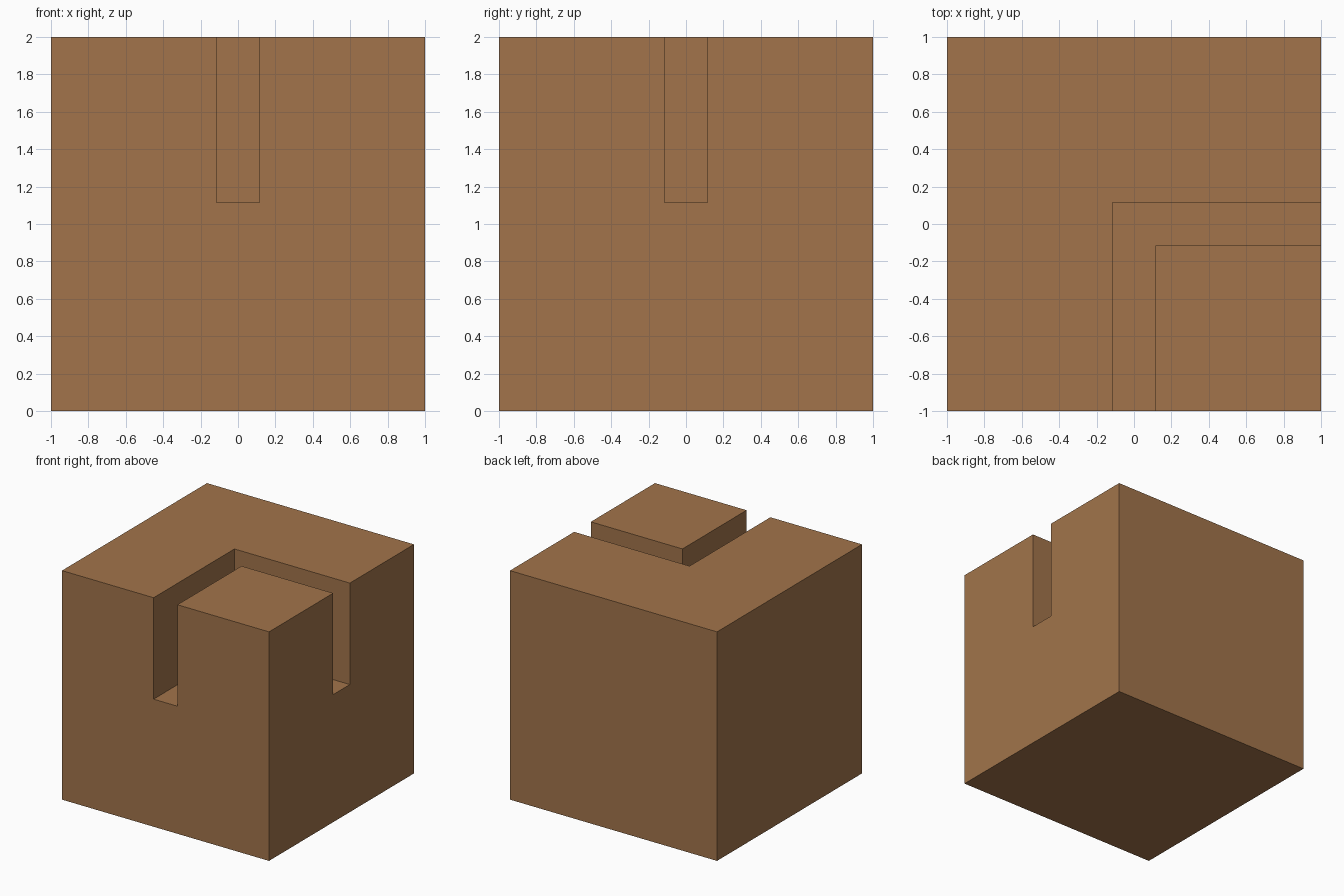
import bpy, bmesh

if "Cube" in bpy.data.objects:
    bpy.data.objects.remove(bpy.data.objects["Cube"])

SLOT = 0.115    # half width of the slot
FLOOR = 1.114   # height of the slot floor


def prism(name, outline, z0, z1):
    """Extrude a flat outline from z0 up to z1."""
    bm = bmesh.new()
    face = bm.faces.new([bm.verts.new((x, y, z0)) for x, y in outline])
    top = bmesh.ops.extrude_face_region(bm, geom=[face])["geom"]
    verts = [v for v in top if isinstance(v, bmesh.types.BMVert)]
    bmesh.ops.translate(bm, verts=verts, vec=(0, 0, z1 - z0))
    bmesh.ops.recalc_face_normals(bm, faces=bm.faces)
    mesh = bpy.data.meshes.new(name)
    bm.to_mesh(mesh)
    bm.free()
    obj = bpy.data.objects.new(name, mesh)
    bpy.context.collection.objects.link(obj)
    return obj


# Solid block
block = prism("block", [(-1, -1), (1, -1), (1, 1), (-1, 1)], 0, 2)
wood = bpy.data.materials.new("brown")
wood.diffuse_color = (0.36, 0.175, 0.07, 1)
wood.use_nodes = True
wood.node_tree.nodes["Principled BSDF"].inputs["Base Color"].default_value = wood.diffuse_color
block.data.materials.append(wood)

# L-shaped slot opening at the front, right side and top
s, out = SLOT, 1.2
cutter = prism("slot_cutter", [(-s, -out), (s, -out), (s, -s),
                               (out, -s), (out, s), (-s, s)], FLOOR, 2.2)
cutter.data.materials.append(wood)
cutter.hide_render = True
cutter.display_type = 'WIRE'

cut = block.modifiers.new("slot", 'BOOLEAN')
cut.operation = 'DIFFERENCE'
cut.solver = 'EXACT'
cut.object = cutter

# Apply the cut and drop the helper
bpy.context.view_layer.objects.active = block
block.select_set(True)
bpy.ops.object.modifier_apply(modifier=cut.name)
bpy.data.objects.remove(cutter)
